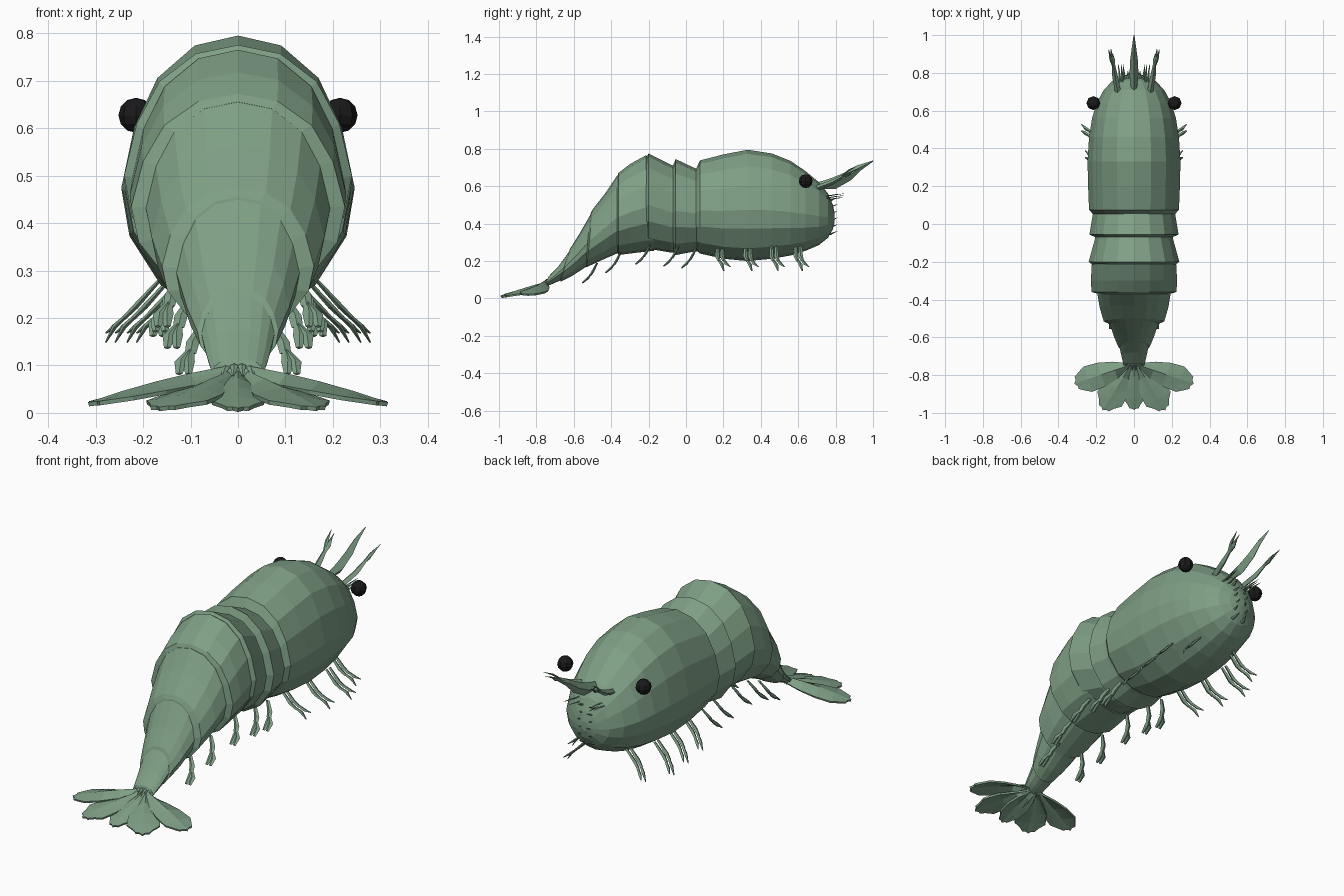
import bpy
import bmesh
from mathutils import Vector

cube = bpy.data.objects.get("Cube")
if cube:
    bpy.data.objects.remove(cube)


def make_material(name, color):
    m = bpy.data.materials.new(name)
    m.use_nodes = True
    m.diffuse_color = color
    m.node_tree.nodes["Principled BSDF"].inputs["Base Color"].default_value = color
    return m


GREEN = make_material("shell green", (0.21, 0.345, 0.235, 1))
BLACK = make_material("eye black", (0.01, 0.01, 0.011, 1))


def finish(name, bm, mat=GREEN, mirror=False, thickness=0):
    bmesh.ops.recalc_face_normals(bm, faces=bm.faces)
    mesh = bpy.data.meshes.new(name)
    bm.to_mesh(mesh)
    bm.free()
    mesh.materials.append(mat)
    ob = bpy.data.objects.new(name, mesh)
    bpy.context.collection.objects.link(ob)
    if thickness:
        mod = ob.modifiers.new("Thickness", 'SOLIDIFY')
        mod.thickness = thickness
        mod.offset = 0
    if mirror:
        ob.modifiers.new("Mirror", 'MIRROR').use_mirror_merge = False
    return ob


def loft(bm, rings):
    """Skin a list of point rings and cap both ends."""
    rows = [[bm.verts.new(p) for p in ring] for ring in rings]
    n = len(rows[0])
    for a, b in zip(rows, rows[1:]):
        for i in range(n):
            j = (i + 1) % n
            bm.faces.new((a[i], a[j], b[j], b[i]))
    bm.faces.new(rows[0])
    bm.faces.new(rows[-1])


# Shell cross-section: half profile, mirrored to a full ring
HALF = [(0, 1), (.37, .93), (.69, .7), (.89, .35), (1, -.08),
        (.93, -.42), (.66, -.77), (.3, -.96), (0, -1)]
SECTION = HALF + [(-x, z) for x, z in HALF[-2:0:-1]]


def shell(name, stations):
    """Each station: y, top z, bottom z, half width, lean of the ring along y."""
    bm = bmesh.new()
    rings = []
    for y, top, bottom, half, lean in stations:
        mid, h = (top + bottom) / 2, (top - bottom) / 2
        rings.append([(x * half, y + z * lean, mid + z * h) for x, z in SECTION])
    loft(bm, rings)
    return finish(name, bm)


shell("carapace", [
    (.05, .685, .26, .215, 0), (.075, .738, .24, .238, 0), (.2, .77, .212, .243, 0),
    (.33, .795, .2, .246, 0), (.46, .775, .212, .238, 0), (.56, .735, .23, .222, 0),
    (.64, .68, .255, .198, 0), (.71, .622, .285, .16, 0), (.76, .56, .325, .112, 0),
    (.785, .5, .37, .06, 0), (.795, .455, .41, .02, 0)])
shell("abdomen_segment_1", [
    (.09, .68, .255, .212, 0), (.04, .7, .25, .22, 0),
    (-.055, .745, .232, .236, 0), (-.07, .71, .25, .205, 0)])
shell("abdomen_segment_2", [
    (-.04, .7, .25, .2, 0), (-.08, .715, .245, .207, 0),
    (-.2, .775, .265, .24, 0), (-.215, .75, .275, .22, 0)])
shell("abdomen_segment_3", [
    (-.17, .74, .255, .215, 0), (-.215, .765, .25, .224, 0),
    (-.3, .718, .24, .228, 0), (-.36, .672, .232, .225, 0), (-.37, .65, .25, .19, 0)])
shell("abdomen_segment_4", [
    (-.34, .66, .25, .185, 0), (-.37, .655, .24, .194, 0),
    (-.44, .565, .205, .182, .01), (-.515, .475, .168, .16, .015),
    (-.525, .455, .178, .13, .015)])
shell("abdomen_segment_5", [
    (-.49, .46, .185, .125, .015), (-.525, .45, .165, .13, .015),
    (-.59, .345, .12, .108, .02), (-.645, .265, .09, .085, .025),
    (-.65, .25, .1, .07, .025)])
shell("abdomen_segment_6", [
    (-.62, .265, .11, .07, .025), (-.65, .25, .095, .077, .025),
    (-.7, .175, .075, .066, .02), (-.745, .115, .062, .055, .008)])


# Eyes
bm = bmesh.new()
bmesh.ops.create_uvsphere(bm, u_segments=8, v_segments=6, radius=.037)
bmesh.ops.translate(bm, verts=bm.verts, vec=(.215, .64, .627))
finish("eye", bm, BLACK, mirror=True)


def spike(bm, points, widths, side=(1, 0, 0), flat=.5):
    """Diamond-section blade following a path."""
    pts = [Vector(p) for p in points]
    s = Vector(side).normalized()
    rings = []
    for i, (p, w) in enumerate(zip(pts, widths)):
        t = pts[min(i + 1, len(pts) - 1)] - pts[max(i - 1, 0)]
        u = t.cross(s).normalized()
        rings.append([p + s * w, p + u * w * flat, p - s * w, p - u * w * flat])
    loft(bm, rings)


# Rostrum
bm = bmesh.new()
spike(bm, [(0, .69, .6), (0, .79, .615), (0, .87, .655), (0, .93, .7), (0, 1, .735)],
      [.012, .024, .02, .012, .002], flat=1.3)
finish("rostrum", bm)

# Forked antennae and small feelers
bm = bmesh.new()
spike(bm, [(.085, .7, .59), (.1, .78, .62), (.108, .84, .655)], [.016, .015, .009], flat=.9)
for x, y, z in [(.135, .925, .715), (.122, .93, .7), (.112, .9, .69)]:
    spike(bm, [(.104, .82, .645), ((x + .108) / 2, .87, z - .03), (x, y, z)], [.006, .009, .001])
for x, z in [(.06, .555), (.075, .545), (.05, .535)]:
    spike(bm, [(x, .74, z - .01), (x + .003, .8, z), (x + .008, .845, z + .005)], [.006, .005, .001])
finish("antenna", bm, mirror=True)

# Mouth bristles
bm = bmesh.new()
for i in range(6):
    z = .34 + i * .036
    spike(bm, [(.025, .75, z), (.03, .775, z + .005), (.02 + .012 * (i % 2), .81, z + .02)],
          [.012, .01, .001])
finish("mouth_bristles", bm, mirror=True)

# Walking legs: jointed, each ending in paired prongs
for i, (y, out) in enumerate([(.18, .23), (.33, .255), (.47, .275), (.6, .21)]):
    bm = bmesh.new()
    inner = out - .11
    for k in (-1, 1):
        o = k * .013
        spike(bm, [(inner, y + o, .28), (inner + .05, y + o, .225), (out - .035, y + .01 + o, .2)],
              [.008, .012, .009], side=(0, 1, 0))
        spike(bm, [(out - .04, y + .01 + o, .205), (out - .015, y + .025 + o, .182),
                   (out + .004, y + .04 + o * 1.4, .158 + k * .01)],
              [.008, .011, .003], side=(0, 1, 0))
    finish(f"walking_leg_{i + 1}", bm, mirror=True)

# Swimming legs: a short stem and a paddle
for i, (y, x, z) in enumerate([(.035, .155, .25), (-.06, .15, .26), (-.21, .145, .27),
                               (-.37, .125, .225), (-.495, .1, .17)]):
    bm = bmesh.new()
    spike(bm, [(x - .03, y + .02, z + .02), (x - .005, y, z - .02), (x, y - .015, z - .045)],
          [.01, .014, .012])
    for k in (0, 1):
        spike(bm, [(x, y - .01, z - .035), (x + .005 + k * .015, y - .03, z - .062),
                   (x + .004 + k * .02, y - .06, z - .088)], [.007, .014, .007])
    finish(f"swimming_leg_{i + 1}", bm, mirror=True)


# Tail fan: ridged petals with notched ends
def petal(name, base, tip, widths, ridge, mirror):
    base, tip = Vector(base), Vector(tip)
    d = tip - base
    side = d.cross(Vector((0, 0, 1))).normalized()
    bm = bmesh.new()
    rows = []
    last = len(widths) - 1
    for r, w in enumerate(widths):
        row = []
        for c in range(-3, 4):
            u = c / 3
            notch = (.035 * (c % 2) + .1 * u * u) if r == last else 0
            p = base + d * (r / last - notch) + side * w * u
            p.z += ridge * (1 - abs(u)) * (1 - (r / last) ** 2)
            row.append(bm.verts.new(p))
        rows.append(row)
    for a, b in zip(rows, rows[1:]):
        for c in range(6):
            bm.faces.new((a[c], a[c + 1], b[c + 1], b[c]))
    finish(name, bm, mirror=mirror, thickness=.009)


petal("tail_fan_centre", (0, -.745, .065), (0, -.985, .006), [.02, .045, .06, .055, .035], .02, False)
petal("tail_fan_inner", (.02, -.75, .063), (.165, -.985, .008), [.012, .04, .07, .075, .045], .02, True)
petal("tail_fan_outer", (.03, -.75, .068), (.315, -.845, .018), [.012, .045, .065, .07, .05], .025, True)

# Spines joining the tail to the fan
bm = bmesh.new()
for i in range(3):
    x = .008 + i * .018
    spike(bm, [(x, -.72, .1), (x, -.745, .1 - i * .005), (x * 1.25, -.775, .078)], [.01, .009, .002])
finish("tail_spines", bm, mirror=True)
